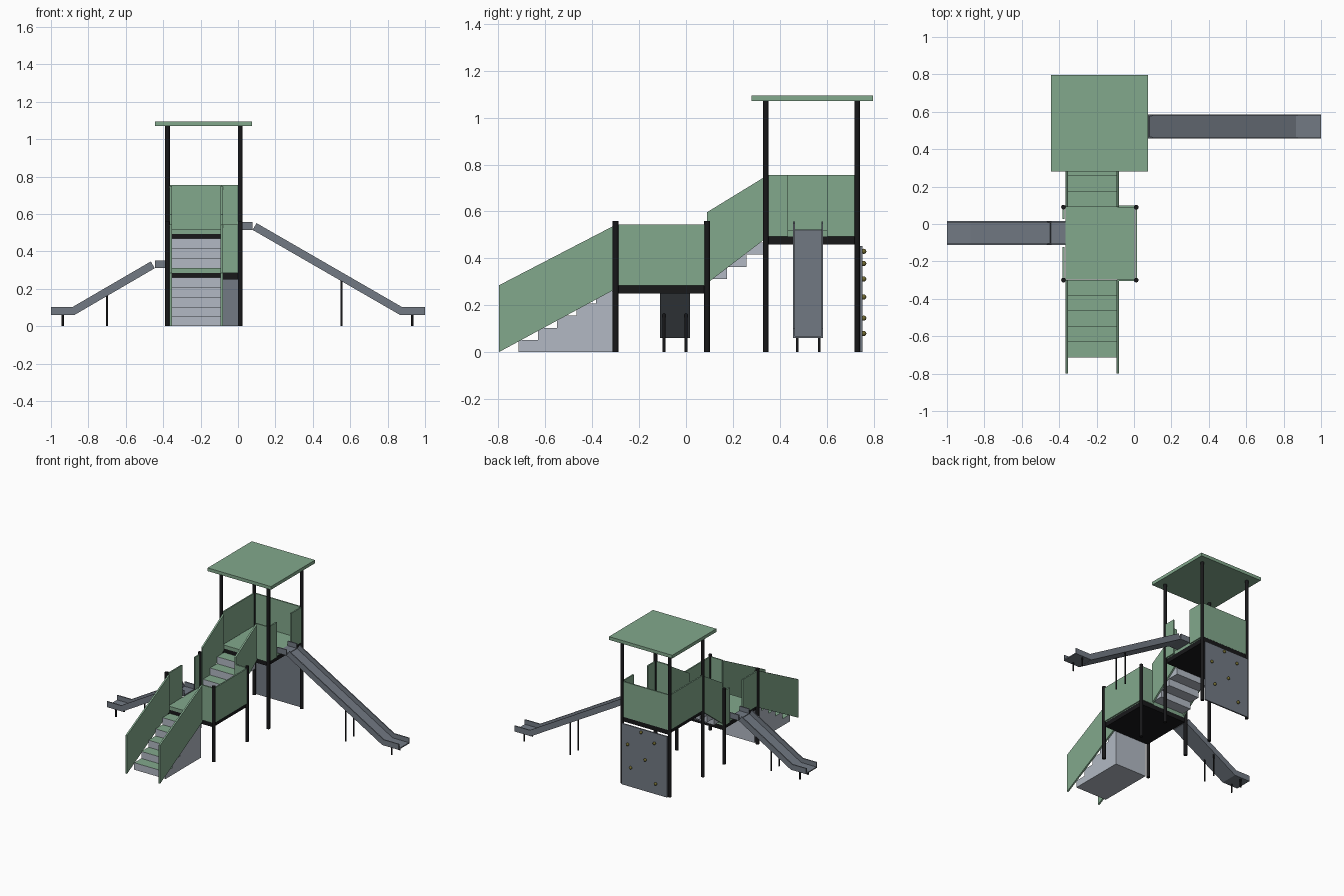
import bpy, bmesh, math
from mathutils import Matrix, Vector

if "Cube" in bpy.data.objects:
    bpy.data.objects.remove(bpy.data.objects["Cube"])


def material(name, rgb):
    m = bpy.data.materials.new(name)
    m.diffuse_color = (*rgb, 1)
    m.use_nodes = True
    m.node_tree.nodes["Principled BSDF"].inputs["Base Color"].default_value = m.diffuse_color
    return m


GREEN = material("soft green", (0.225, 0.395, 0.265))
LIGHT = material("light grey", (0.445, 0.485, 0.546))
GREY = material("slate grey", (0.171, 0.195, 0.231))
BLACK = material("black", (0.009, 0.009, 0.010))
OLIVE = material("olive yellow", (0.16, 0.14, 0.03))


def finish(name, bm, mats, top_index=None):
    bmesh.ops.recalc_face_normals(bm, faces=bm.faces)
    if top_index is not None:
        for f in bm.faces:
            if f.normal.z > 0.9:
                f.material_index = top_index
    me = bpy.data.meshes.new(name)
    bm.to_mesh(me)
    bm.free()
    for m in mats:
        me.materials.append(m)
    ob = bpy.data.objects.new(name, me)
    bpy.context.collection.objects.link(ob)
    return ob


def add_box(bm, x, y, z):
    """Box from (min, max) ranges."""
    size = Matrix.Diagonal((x[1] - x[0], y[1] - y[0], z[1] - z[0], 1))
    mid = Matrix.Translation((sum(x) / 2, sum(y) / 2, sum(z) / 2))
    bmesh.ops.create_cube(bm, size=1, matrix=mid @ size)


def box(name, x, y, z, mat):
    bm = bmesh.new()
    add_box(bm, x, y, z)
    return finish(name, bm, [mat])


def extrude_yz(name, profile, x, mats, top_index=None):
    """Prism with a side profile in y, z, spanning the x range."""
    bm = bmesh.new()
    face = bm.faces.new([bm.verts.new((x[0], y, z)) for y, z in profile])
    ext = bmesh.ops.extrude_face_region(bm, geom=[face])
    verts = [v for v in ext["geom"] if isinstance(v, bmesh.types.BMVert)]
    bmesh.ops.translate(bm, verts=verts, vec=(x[1] - x[0], 0, 0))
    return finish(name, bm, mats, top_index)


def rod(name, x, y, z0, z1, r, mat=BLACK):
    bm = bmesh.new()
    bmesh.ops.create_cone(bm, cap_ends=True, segments=16, radius1=r, radius2=r, depth=z1 - z0,
                          matrix=Matrix.Translation((x, y, (z0 + z1) / 2)))
    for f in bm.faces:
        f.smooth = abs(f.normal.z) < 0.5
    for e in bm.edges:
        e.smooth = not any(len(f.verts) > 4 for f in e.link_faces)
    return finish(name, bm, [mat])


# Towers: posts, frame and floor
XL, XR = -0.377, 0.012
LOW_Y, HIGH_Y = (-0.30, 0.09), (0.34, 0.73)
for label, ys, top, floor in (("lower", LOW_Y, 0.56, 0.31), ("upper", HIGH_Y, 1.072, 0.52)):
    for y in ys:
        for x in (XL, XR):
            rod(label + "_post", x, y, 0, top, 0.0125)
    span = (ys[0] + 0.004, ys[1] + 0.004)
    box(label + "_frame", (-0.366, 0.002), span, (floor - 0.06, floor - 0.026), BLACK)
    box(label + "_floor", (-0.366, 0.002), span, (floor - 0.026, floor), GREEN)
box("roof", (-0.445, 0.075), (0.28, 0.797), (1.07, 1.094), GREEN)


# Guard panels between posts
def panel_x(name, x, y, z):
    box(name, (x - 0.005, x + 0.005), y, z, GREEN)


def panel_y(name, y, x, z):
    box(name, x, (y - 0.005, y + 0.005), z, GREEN)


LOW_Z, HIGH_Z = (0.284, 0.545), (0.494, 0.756)
panel_x("lower_right_panel", XR, (-0.29, 0.08), LOW_Z)
panel_x("lower_left_front_panel", XL, (-0.29, -0.122), LOW_Z)
panel_x("lower_left_back_panel", XL, (0.028, 0.08), LOW_Z)
panel_y("lower_front_panel", -0.30, (-0.088, 0.003), LOW_Z)
panel_y("lower_back_panel", 0.094, (-0.088, 0.003), LOW_Z)
panel_x("upper_left_panel", XL, (0.35, 0.72), HIGH_Z)
panel_x("upper_right_front_panel", XR, (0.35, 0.435), HIGH_Z)
panel_x("upper_right_back_panel", XR, (0.602, 0.72), HIGH_Z)
panel_y("upper_front_panel", 0.34, (-0.088, 0.003), HIGH_Z)
panel_y("upper_back_panel", 0.73, (-0.368, 0.003), HIGH_Z)

# Lower stairs: solid stepped block with green treads
STAIR_X = (-0.352, -0.094)
RUN, RISE = 0.083, 0.052
steps = [(-0.30, 0), (-0.715, 0)]
for i in range(5):
    steps += [(-0.715 + i * RUN, (i + 1) * RISE), (-0.715 + (i + 1) * RUN, (i + 1) * RISE)]
extrude_yz("lower_stairs", steps, STAIR_X, [LIGHT, GREEN], 1)

# Upper stairs: separate step blocks
bm = bmesh.new()
for i in range(3):
    y, z = 0.091 + i * RUN, 0.312 + i * RISE
    add_box(bm, STAIR_X, (y, y + RUN), (z, z + RISE))
finish("upper_stairs", bm, [LIGHT, GREEN], 1)

# Slanted stair sides
for x in (-0.359, -0.087):
    rail = (x - 0.006, x + 0.006)
    extrude_yz("lower_stair_side", [(-0.798, 0), (-0.30, 0.27), (-0.30, 0.543), (-0.798, 0.285)],
               rail, [GREEN])
    extrude_yz("upper_stair_side", [(0.09, 0.294), (0.34, 0.485), (0.34, 0.75), (0.09, 0.597)],
               rail, [GREEN])


# Slides: three U-shaped trough sections on legs
def slide(name, y0, sign, points, legs):
    bm = bmesh.new()
    width, height, t = 0.128, 0.042, 0.008
    for (xa, za), (xb, zb) in zip(points, points[1:]):
        a, b = Vector((xa, 0, za)), Vector((xb, 0, zb))
        length = (b - a).length
        first = len(bm.verts)
        add_box(bm, (0, length), (-width / 2, width / 2), (0, t))
        for s in (-1, 1):
            edge = sorted((s * width / 2, s * (width / 2 - t)))
            add_box(bm, (0, length), edge, (t, height))
        bm.verts.ensure_lookup_table()
        tilt = Matrix.Rotation(math.atan2(za - zb, xb - xa), 4, "Y")
        bmesh.ops.transform(bm, verts=bm.verts[first:], matrix=Matrix.Translation(a) @ tilt)
    bmesh.ops.transform(bm, verts=bm.verts[:], matrix=Matrix.Diagonal((sign, 1, 1, 1)))
    bmesh.ops.translate(bm, verts=bm.verts[:], vec=(0, y0, 0))
    finish(name, bm, [GREY])
    for x, top in legs:
        for s in (-1, 1):
            rod(name + "_leg", sign * x, y0 + s * 0.047, 0, top, 0.006)


slide("long_slide", 0.521, 1, [(0.002, 0.515), (0.078, 0.515), (0.865, 0.061), (1.0, 0.061)],
      [(0.553, 0.246), (0.932, 0.064)])
slide("short_slide", -0.047, -1, [(0.366, 0.31), (0.445, 0.31), (0.873, 0.061), (1.0, 0.061)],
      [(0.70, 0.165), (0.937, 0.064)])

# Climbing wall with holds
box("climbing_wall", (-0.37, 0.005), (0.742, 0.752), (0.0, 0.452), GREY)
bm = bmesh.new()
for x, z in ((-0.16, 0.43), (-0.27, 0.378), (-0.05, 0.312), (-0.195, 0.235), (-0.075, 0.145), (-0.28, 0.08)):
    bmesh.ops.create_uvsphere(bm, u_segments=12, v_segments=8, radius=0.011,
                              matrix=Matrix.Translation((x, 0.758, z)))
for f in bm.faces:
    f.smooth = True
finish("climbing_holds", bm, [OLIVE])
